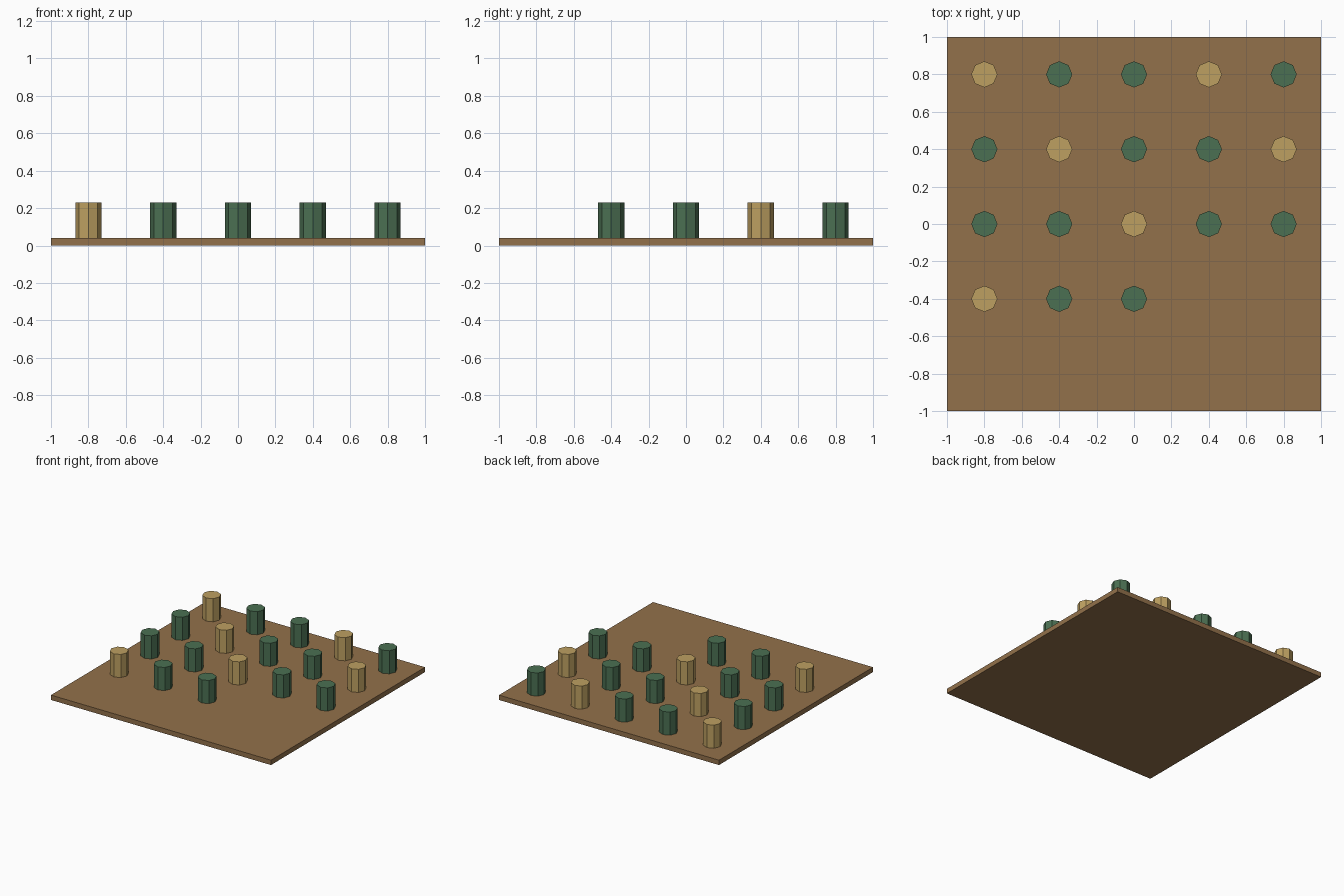
import bpy

if "Cube" in bpy.data.objects:
    bpy.data.objects.remove(bpy.data.objects["Cube"])


def material(name, color):
    m = bpy.data.materials.new(name)
    m.diffuse_color = (*color, 1)
    m.use_nodes = True
    m.node_tree.nodes["Principled BSDF"].inputs["Base Color"].default_value = m.diffuse_color
    return m


wood = material("wood", (0.29, 0.165, 0.07))
green = material("green", (0.07, 0.16, 0.085))
gold = material("gold", (0.51, 0.35, 0.12))

# Flat square board
bpy.ops.mesh.primitive_cube_add(size=1, location=(0, 0, 0.02))
board = bpy.context.object
board.name = "board"
board.scale = (2, 2, 0.04)
board.data.materials.append(wood)

# Eighteen octagonal pegs filled row by row from the back left, every third gold
for i in range(18):
    row, col = divmod(i, 5)
    x, y = -0.8 + 0.4 * col, 0.8 - 0.4 * row
    bpy.ops.mesh.primitive_cylinder_add(vertices=8, radius=0.07, depth=0.19,
                                        location=(x, y, 0.135))
    peg = bpy.context.object
    peg.name = f"peg_{i + 1}"
    peg.data.materials.append(gold if i % 3 == 0 else green)
